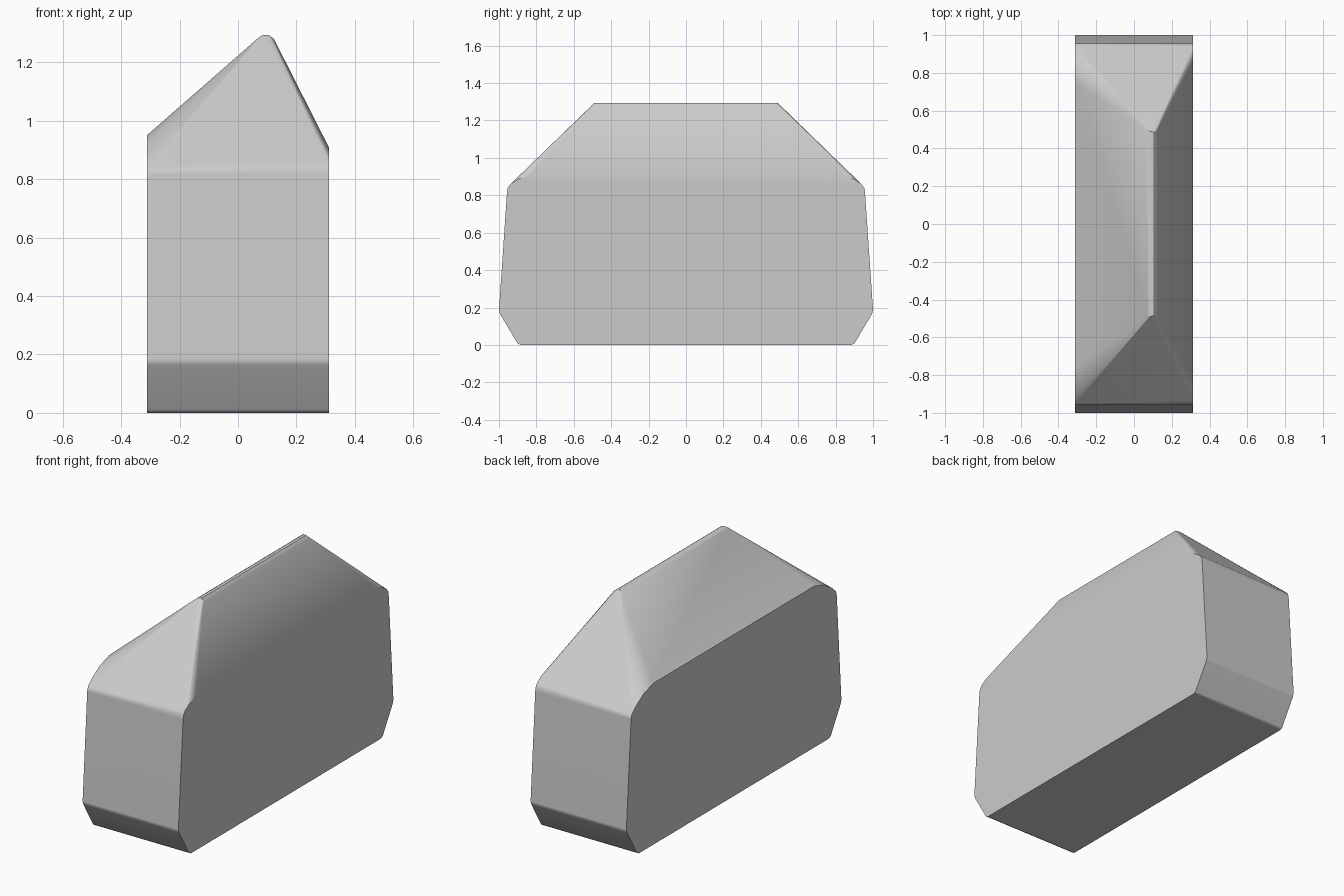
import bpy, bmesh, math

cube = bpy.data.objects.get("Cube")
if cube:
    bpy.data.objects.remove(cube, do_unlink=True)

grey = bpy.data.materials.new("light grey")
grey.use_nodes = True
colour = (0.6, 0.6, 0.6, 1)
grey.diffuse_color = colour
grey.node_tree.nodes["Principled BSDF"].inputs["Base Color"].default_value = colour

HALF_WIDTH = 0.312

# Half outlines (y, z): shared wall, then the rounded eave corner of each side
wall = [(0.885, 0), (0.902, 0.01), (0.993, 0.163), (1.0, 0.185), (0.957, 0.815)]
left_eave = [(0.95, 0.842), (0.91, 0.878), (0.84, 0.922), (0.75, 0.95)]
right_eave = [(0.953, 0.838), (0.94, 0.858), (0.9, 0.885), (0.84, 0.907)]
# Rounded ridge (x, half length, z)
ridge = [(0.07, 0.5, 1.284), (0.085, 0.49, 1.294), (0.105, 0.485, 1.294), (0.123, 0.495, 1.28)]

points = [(-HALF_WIDTH, y, z) for y, z in wall + left_eave]
points += [(HALF_WIDTH, y, z) for y, z in wall + right_eave]
points += ridge

# Wrap the mirrored outlines and the ridge into one solid block
bm = bmesh.new()
for x, y, z in points:
    for side in (-1, 1):
        bm.verts.new((x, side * y, z))
hull = bmesh.ops.convex_hull(bm, input=bm.verts[:])
loose = [v for v in bm.verts if not v.link_faces]
bmesh.ops.delete(bm, geom=loose, context='VERTS')
bmesh.ops.dissolve_limit(bm, angle_limit=math.radians(1), verts=bm.verts[:], edges=bm.edges[:])
bmesh.ops.recalc_face_normals(bm, faces=bm.faces[:])

mesh = bpy.data.meshes.new("hipped_block")
bm.to_mesh(mesh)
bm.free()
mesh.materials.append(grey)
block = bpy.data.objects.new("hipped_block", mesh)
bpy.context.collection.objects.link(block)

# Soft edges on the narrow bands, flat large faces
bpy.ops.object.select_all(action='DESELECT')
block.select_set(True)
bpy.context.view_layer.objects.active = block
bpy.ops.object.shade_smooth_by_angle(angle=math.radians(35))
weighted = block.modifiers.new("flat_faces", 'WEIGHTED_NORMAL')
weighted.keep_sharp = True
